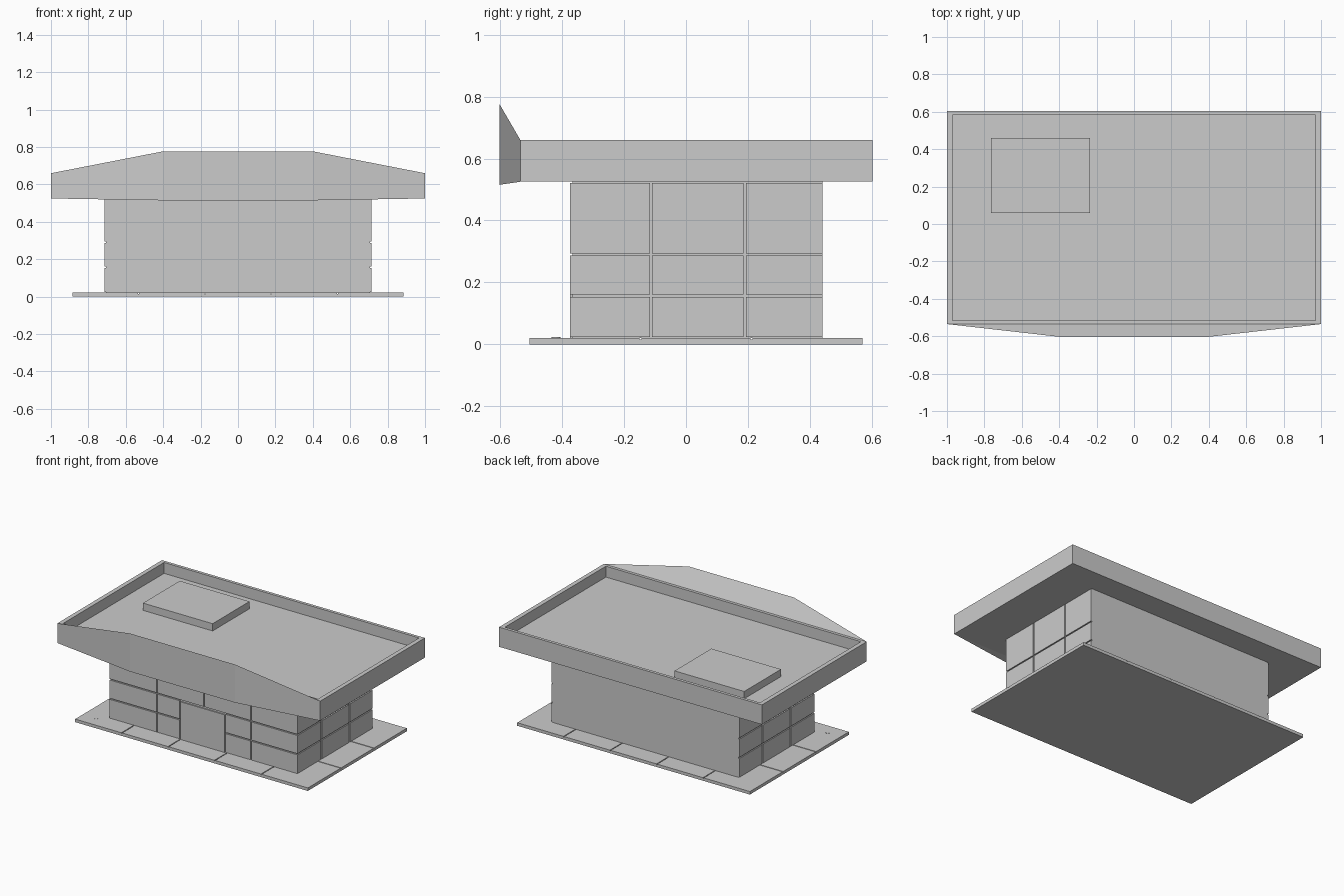
import bpy, bmesh

if "Cube" in bpy.data.objects:
    bpy.data.objects.remove(bpy.data.objects["Cube"])


def finish(name, bm):
    bmesh.ops.recalc_face_normals(bm, faces=bm.faces)
    me = bpy.data.meshes.new(name)
    bm.to_mesh(me)
    bm.free()
    ob = bpy.data.objects.new(name, me)
    bpy.context.collection.objects.link(ob)
    return ob


def loft_rects(name, levels):
    """Closed shell through rectangles (x0, x1, y0, y1, z)."""
    bm = bmesh.new()
    loops = []
    for x0, x1, y0, y1, z in levels:
        loops.append([bm.verts.new(p) for p in
                      ((x0, y0, z), (x1, y0, z), (x1, y1, z), (x0, y1, z))])
    for a, b in zip(loops, loops[1:]):
        for i in range(4):
            j = (i + 1) % 4
            bm.faces.new((a[i], a[j], b[j], b[i]))
    bm.faces.new(loops[0])
    bm.faces.new(loops[-1])
    return finish(name, bm)


def box(name, x0, x1, y0, y1, z0, z1):
    return loft_rects(name, [(x0, x1, y0, y1, z0), (x0, x1, y0, y1, z1)])


# Paved base: slab with a 5 x 3 grid of tiles
BX, BY0, BY1 = 0.885, -0.505, 0.57
box("base_slab", -BX, BX, BY0, BY1, 0, 0.015)
tw, td, gap = 2 * BX / 5, (BY1 - BY0) / 3, 0.003
for i in range(5):
    for j in range(3):
        x0, y0 = -BX + i * tw, BY0 + j * td
        box("paving_tile",
            x0 + gap * (i > 0), x0 + tw - gap * (i < 4),
            y0 + gap * (j > 0), y0 + td - gap * (j < 2), 0.015, 0.021)

# Small round ground cap in the front left corner
bm = bmesh.new()
bmesh.ops.create_cone(bm, cap_ends=True, segments=16, radius1=0.014,
                      radius2=0.014, depth=0.01)
bmesh.ops.translate(bm, verts=bm.verts, vec=(-0.785, -0.42, 0.018))
finish("ground_cap", bm)

# Building core, slightly recessed behind the panels
WX, WY0, WY1, D = 0.715, -0.375, 0.44, 0.008
box("wall_core", -WX + D, WX - D, WY0 + D, WY1, 0.02, 0.526)

# Wall panels: three rows, with a door opening in the front
G = 0.004
rows = [0.02, 0.157, 0.29, 0.525]
side_cols = [WY0, -0.113, 0.19, WY1]
for r in range(3):
    z0, z1 = rows[r] + G, rows[r + 1] - G
    for a, b in zip(side_cols, side_cols[1:]):
        y0 = a + (G if a > WY0 else 0)
        y1 = b - (G if b < WY1 else 0)
        for s in (-1, 1):
            xs = sorted((s * WX, s * (WX - D)))
            box("side_panel", xs[0], xs[1], y0, y1, z0, z1)
    if r == 2:
        spans = [(-WX, -0.352), (-0.352, 0.004), (0.004, 0.36), (0.36, WX)]
    else:
        spans = [(-WX, -0.352), (-0.352, -0.177), (0.165, 0.36), (0.36, WX)]
    for a, b in spans:
        box("front_panel", a + (G if a > -WX else D), b - (G if b < WX else D),
            WY0, WY0 + D, z0, z1)
box("door", -0.173, 0.161, WY0, WY0 + D, 0.02, 0.28)

# Flat roof tray with raised parapet
RY0, RY1 = -0.535, 0.603
loft_rects("roof_tray", [
    (-1, 1, RY0, RY1, 0.525),
    (-1, 1, RY0, RY1, 0.66),
    (-0.97, 0.97, -0.515, 0.582, 0.66),
    (-0.97, 0.97, -0.515, 0.582, 0.585)])

# Faceted front fascia leaning out from the roof edge
bm = bmesh.new()
FY = -0.603
bl, br, tl, tr = [bm.verts.new(p) for p in (
    (-1, RY0, 0.525), (1, RY0, 0.525), (-1, RY0, 0.66), (1, RY0, 0.66))]
fbl, fbr, ftl, ftr = [bm.verts.new(p) for p in (
    (-0.4, FY, 0.515), (0.4, FY, 0.515), (-0.4, FY, 0.777), (0.4, FY, 0.777))]
for f in ((fbl, fbr, ftr, ftl), (bl, fbl, ftl, tl), (fbr, br, tr, ftr),
          (tl, ftl, ftr, tr), (bl, br, fbr, fbl), (bl, tl, tr, br)):
    bm.faces.new(f)
finish("front_fascia", bm)

# Rooftop equipment box
box("roof_unit", -0.765, -0.235, 0.06, 0.46, 0.58, 0.635)
